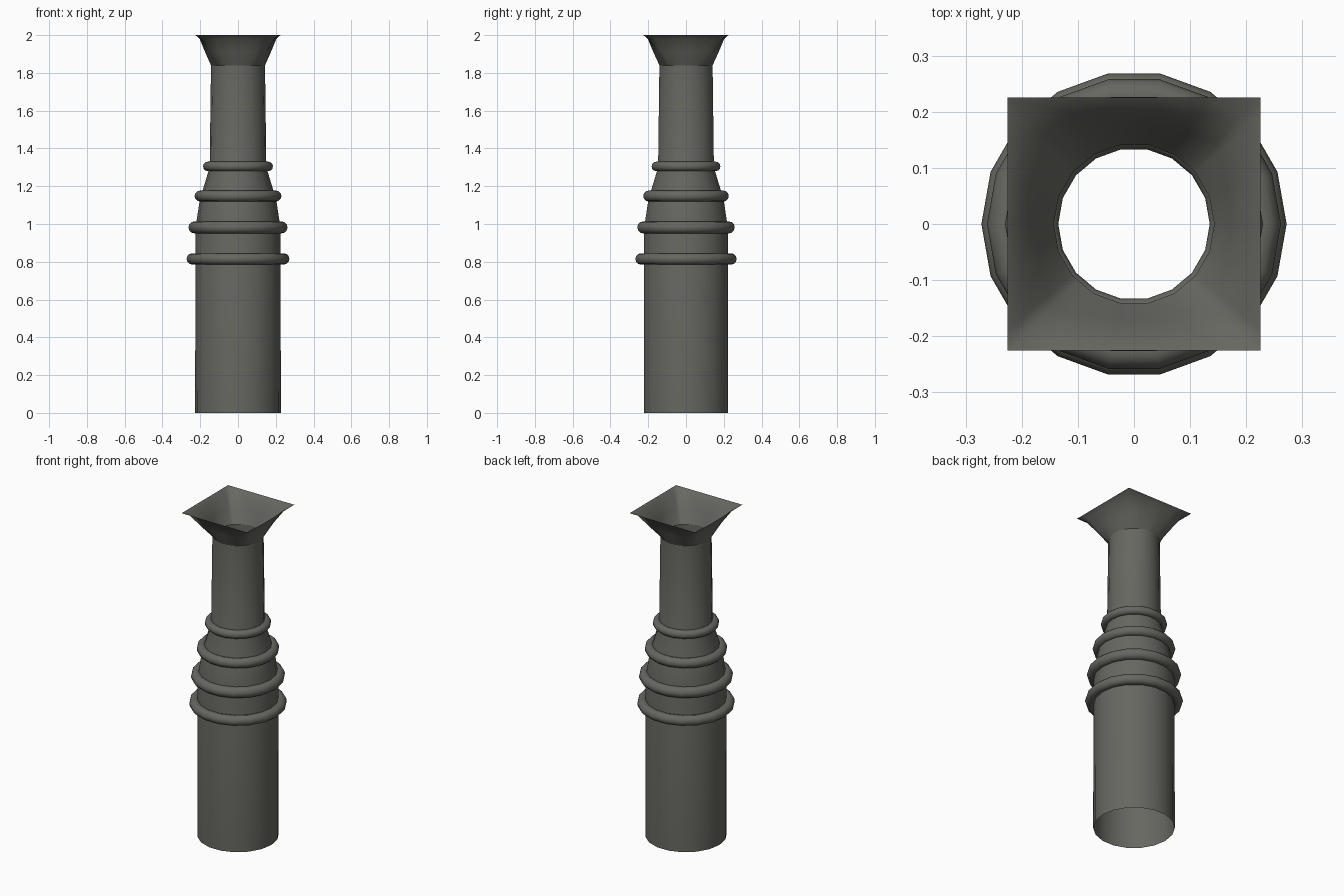
import bpy, bmesh, math

if "Cube" in bpy.data.objects:
    bpy.data.objects.remove(bpy.data.objects["Cube"])

N = 18
mat = bpy.data.materials.new("dark grey metal")
mat.diffuse_color = (0.135, 0.135, 0.12, 1)
mat.use_nodes = True
mat.node_tree.nodes["Principled BSDF"].inputs["Base Color"].default_value = mat.diffuse_color


def finish(name, bm, angle):
    me = bpy.data.meshes.new(name)
    bmesh.ops.recalc_face_normals(bm, faces=bm.faces)
    bm.to_mesh(me)
    bm.free()
    ob = bpy.data.objects.new(name, me)
    bpy.context.collection.objects.link(ob)
    me.materials.append(mat)
    bpy.ops.object.select_all(action='DESELECT')
    ob.select_set(True)
    bpy.context.view_layer.objects.active = ob
    bpy.ops.object.shade_smooth_by_angle(angle=math.radians(angle))
    return ob


def loft(name, rings, closed=False, angle=40):
    """Skin consecutive rings of points into an open (or looped) tube."""
    bm = bmesh.new()
    vs = [[bm.verts.new(p) for p in r] for r in rings]
    if closed:
        vs.append(vs[0])
    for a, b in zip(vs, vs[1:]):
        n = len(a)
        for i in range(n):
            j = (i + 1) % n
            bm.faces.new((a[i], a[j], b[j], b[i]))
    return finish(name, bm, angle)


def circle(r, z):
    return [(r * math.cos(2 * math.pi * i / N), r * math.sin(2 * math.pi * i / N), z)
            for i in range(N)]


# Open tube: wide barrel, tapered shoulder, narrow neck
profile = [(0.227, 0), (0.225, 0.98), (0.202, 1.13), (0.15, 1.3), (0.143, 1.84)]
loft("tube_body", [circle(r, z) for r, z in profile])

# Flared mouth, round neck to square rim (extra columns at the corners)
angles = sorted([i * 20 for i in range(N)] + [45, 135, 225, 315])


def blend(t, half, z):
    pts = []
    for d in angles:
        a = math.radians(d)
        off = math.radians(d % 20 - 10)
        rc = 0.143 * math.cos(math.radians(10)) / math.cos(off)
        rs = half / max(abs(math.cos(a)), abs(math.sin(a)))
        r = rc + (rs - rc) * t
        pts.append((r * math.cos(a), r * math.sin(a), z))
    return pts


loft("square_mouth", [blend(0, 0.225, 1.84), blend(0.38, 0.225, 1.91),
                      blend(0.73, 0.225, 1.98), blend(1, 0.225, 2.0)], angle=60)

# Four collar rings: outer radius, tube radius, height
for k, (outer, m, z) in enumerate([(0.272, 0.030, 0.815), (0.262, 0.032, 0.982),
                                   (0.230, 0.029, 1.148), (0.185, 0.025, 1.305)]):
    rings = []
    for s in range(12):
        a = 2 * math.pi * s / 12
        rings.append(circle(outer - m + m * math.cos(a), z + m * math.sin(a)))
    loft("collar_ring_%d" % (k + 1), rings, closed=True)
